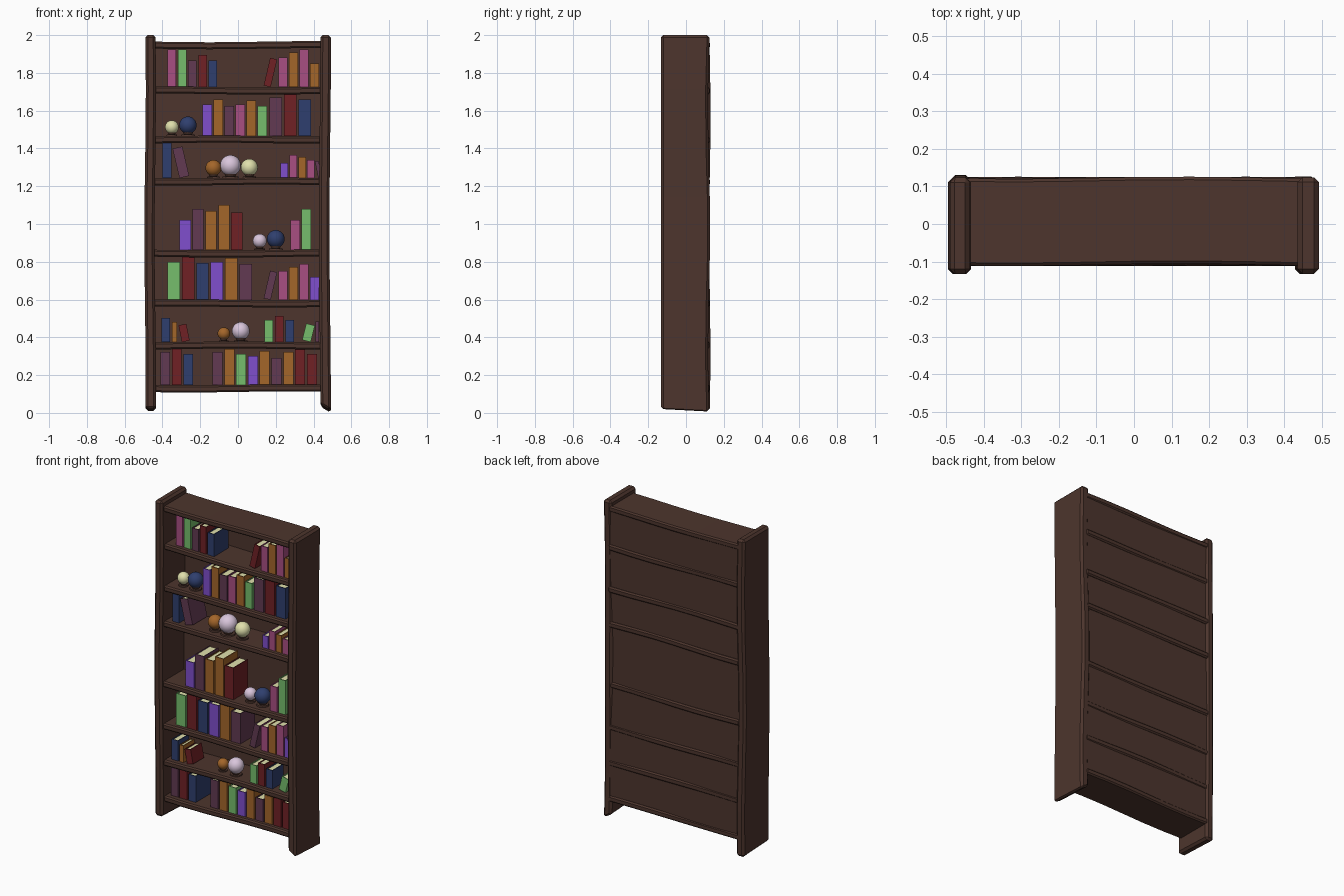
import bpy, bmesh, math
from mathutils import Matrix, Vector

if "Cube" in bpy.data.objects:
    bpy.data.objects.remove(bpy.data.objects["Cube"])


def material(name, r, g, b):
    m = bpy.data.materials.new(name)
    lin = [(c / 255 / 12.92 if c < 11 else ((c / 255 + 0.055) / 1.055) ** 2.4) for c in (r, g, b)]
    m.diffuse_color = (*lin, 1)
    m.use_nodes = True
    m.node_tree.nodes["Principled BSDF"].inputs["Base Color"].default_value = m.diffuse_color
    return m


MATS = {
    "wood": material("dark wood", 77, 53, 45),
    "pink": material("pink cover", 168, 78, 130),
    "green": material("green cover", 118, 190, 108),
    "plum": material("plum cover", 98, 58, 82),
    "red": material("red cover", 112, 33, 37),
    "navy": material("navy", 47, 63, 110),
    "orange": material("amber", 164, 102, 42),
    "violet": material("violet cover", 128, 78, 205),
    "cream": material("cream", 224, 224, 172),
    "lilac": material("pale lilac", 218, 198, 220),
}


def finish(bm, name, *colours):
    bmesh.ops.recalc_face_normals(bm, faces=bm.faces)
    mesh = bpy.data.meshes.new(name)
    bm.to_mesh(mesh)
    bm.free()
    for c in colours:
        mesh.materials.append(MATS[c])
    ob = bpy.data.objects.new(name, mesh)
    bpy.context.collection.objects.link(ob)
    return ob


def add_box(bm, lo, hi, mat=0):
    lo, hi = Vector(lo), Vector(hi)
    m = Matrix.Translation((lo + hi) / 2) @ Matrix.Diagonal((*(hi - lo), 1))
    verts = bmesh.ops.create_cube(bm, size=1, matrix=m)["verts"]
    for f in {f for v in verts for f in v.link_faces}:
        f.material_index = mat
    return verts


def board(name, lo, hi, bevel, axis, cuts, warp):
    """Chamfered plank, sliced along one axis and gently warped by hand."""
    bm = bmesh.new()
    add_box(bm, lo, hi)
    bmesh.ops.bevel(bm, geom=bm.edges[:], offset=bevel, segments=1, affect='EDGES')
    for i in range(1, cuts + 1):
        co, no = Vector(), Vector()
        co[axis] = lo[axis] + (hi[axis] - lo[axis]) * i / (cuts + 1)
        no[axis] = 1
        bmesh.ops.bisect_plane(bm, geom=bm.verts[:] + bm.edges[:] + bm.faces[:],
                               plane_co=co, plane_no=no)
    for v in bm.verts:
        v.co += Vector(warp(v.co.copy()))
    return finish(bm, name, "wood")


# Uprights: crooked planks, the right one with a slanted foot
def warp_left(p):
    foot = 0.01 * (p.y < 0) if p.z < 0.1 else 0
    return 0.004 * math.sin(p.z * 4 + 1), 0.004 * math.sin(p.z * 5) * (p.y > 0), foot


def warp_right(p):
    foot = 0.6 * (0.488 - p.x) * (p.z < 0.1) + 0.012 * (p.y < 0 and p.z < 0.1)
    return 0.004 * math.sin(p.z * 3.3 + 1.5), 0.006 * math.sin(p.z * 5 + 3) * (p.y > 0), foot


board("left_upright", (-0.492, -0.133, 0.01), (-0.438, 0.126, 2.0), 0.013, 2, 6, warp_left)
board("right_upright", (0.432, -0.133, 0.0), (0.488, 0.122, 2.0), 0.013, 2, 6, warp_right)

# Back panel
board("back_panel", (-0.45, 0.095, 0.125), (0.45, 0.115, 1.95), 0.003, 2, 4,
      lambda p: (0, 0.002 * math.sin(p.z * 4), 0))

# Shelves and top board
SHELVES = [0.148, 0.375, 0.598, 0.862, 1.243, 1.465, 1.725, 1.965]
for i, top in enumerate(SHELVES):
    board(f"shelf_{i + 1}", (-0.455, -0.109, top - 0.037), (0.455, 0.123, top), 0.008, 0, 5,
          lambda p, i=i: (0, 0.003 * math.sin(p.x * 7 + i), 0.003 * math.sin(p.x * 6 + i * 1.7)))


# Book: spine and two cover boards around a recessed page block
def book(z, x, w, h, colour, lean=0.0):
    depth, t, front = (0.145 if h > 0.13 else 0.11), 0.005, -0.08
    bm = bmesh.new()
    add_box(bm, (0, 0, 0), (t, depth, h))
    add_box(bm, (w - t, 0, 0), (w, depth, h))
    add_box(bm, (t, 0, 0), (w - t, t, h))
    add_box(bm, (t, t, 0.004), (w - t, depth - 0.005, h - 0.005), 1)
    pivot = Vector((w if lean > 0 else 0, 0, 0))
    bmesh.ops.rotate(bm, verts=bm.verts, cent=pivot, matrix=Matrix.Rotation(lean, 3, 'Y'))
    bmesh.ops.translate(bm, verts=bm.verts, vec=(x, front, z))
    finish(bm, f"{colour}_book", colour, "cream")


def row(z, x, pitch, w, colours, heights):
    for i, (c, h) in enumerate(zip(colours.split(), heights)):
        book(z, x + i * pitch, w, h, c)


# Globe on a small turned stand
def globe(z, x, r, colour):
    y, centre = -0.04, z + r + 0.012
    bm = bmesh.new()
    bmesh.ops.create_uvsphere(bm, u_segments=24, v_segments=14, radius=r,
                              matrix=Matrix.Translation((x, y, centre)))
    ob = finish(bm, f"{colour}_globe", colour)
    ob.data.shade_smooth()
    bm = bmesh.new()
    for r1, r2, z0, z1 in ((0.8, 0.75, 0, 0.008), (0.45, 0.62, 0.008, 0.012 + 0.25 * r)):
        bmesh.ops.create_cone(bm, cap_ends=True, segments=12, radius1=r * r1, radius2=r * r2,
                              depth=z1 - z0, matrix=Matrix.Translation((x, y, z + (z0 + z1) / 2)))
    finish(bm, "globe_stand", "wood")


s1, s2, s3, s4, s5, s6, s7 = SHELVES[:7]

# Bottom shelf
row(s1, -0.41, 0.061, 0.051, "plum red navy", (0.175, 0.19, 0.165))
row(s1, -0.135, 0.0625, 0.053, "plum orange green violet orange plum orange red red",
    (0.175, 0.19, 0.165, 0.154, 0.18, 0.143, 0.175, 0.19, 0.165))

# Second shelf
book(s2, -0.405, 0.045, 0.127, "navy")
book(s2, -0.35, 0.027, 0.106, "orange")
book(s2, -0.297, 0.042, 0.09, "red", -0.2)
globe(s2, -0.075, 0.033, "orange")
globe(s2, 0.015, 0.047, "lilac")
row(s2, 0.14, 0.0555, 0.045, "green red navy", (0.116, 0.138, 0.116))
book(s2, 0.338, 0.047, 0.09, "green", 0.25)
book(s2, 0.41, 0.02, 0.11, "plum")

# Third shelf
row(s3, -0.373, 0.076, 0.066, "green red navy violet orange plum",
    (0.2, 0.227, 0.196, 0.2, 0.222, 0.19))
book(s3, 0.135, 0.038, 0.15, "plum", 0.23)
row(s3, 0.214, 0.0555, 0.047, "pink orange pink violet", (0.153, 0.175, 0.19, 0.122))

# Fourth shelf
row(s4, -0.31, 0.0685, 0.06, "violet plum orange orange red", (0.159, 0.217, 0.206, 0.238, 0.2))
globe(s4, 0.115, 0.037, "lilac")
globe(s4, 0.2, 0.047, "navy")
row(s4, 0.278, 0.058, 0.05, "pink green", (0.159, 0.217))

# Fifth shelf
book(s5, -0.4, 0.047, 0.185, "navy")
book(s5, -0.31, 0.053, 0.16, "plum", -0.23)
globe(s5, -0.13, 0.042, "orange")
globe(s5, -0.04, 0.055, "lilac")
globe(s5, 0.06, 0.045, "cream")
row(s5, 0.225, 0.047, 0.04, "violet pink orange pink", (0.08, 0.122, 0.111, 0.095))
book(s5, 0.425, 0.02, 0.09, "plum", -0.2)

# Sixth shelf
globe(s6, -0.35, 0.036, "cream")
globe(s6, -0.265, 0.046, "navy")
row(s6, -0.188, 0.0585, 0.05, "violet orange plum pink orange green",
    (0.167, 0.193, 0.161, 0.167, 0.188, 0.161))
row(s6, 0.167, 0.0765, 0.066, "plum red navy", (0.204, 0.225, 0.193))

# Seventh shelf
row(s7, -0.373, 0.0545, 0.045, "pink green plum red navy", (0.2, 0.2, 0.14, 0.17, 0.14))
book(s7, 0.135, 0.038, 0.15, "red", 0.23)
row(s7, 0.214, 0.0555, 0.047, "pink orange pink orange", (0.156, 0.183, 0.2, 0.124))
